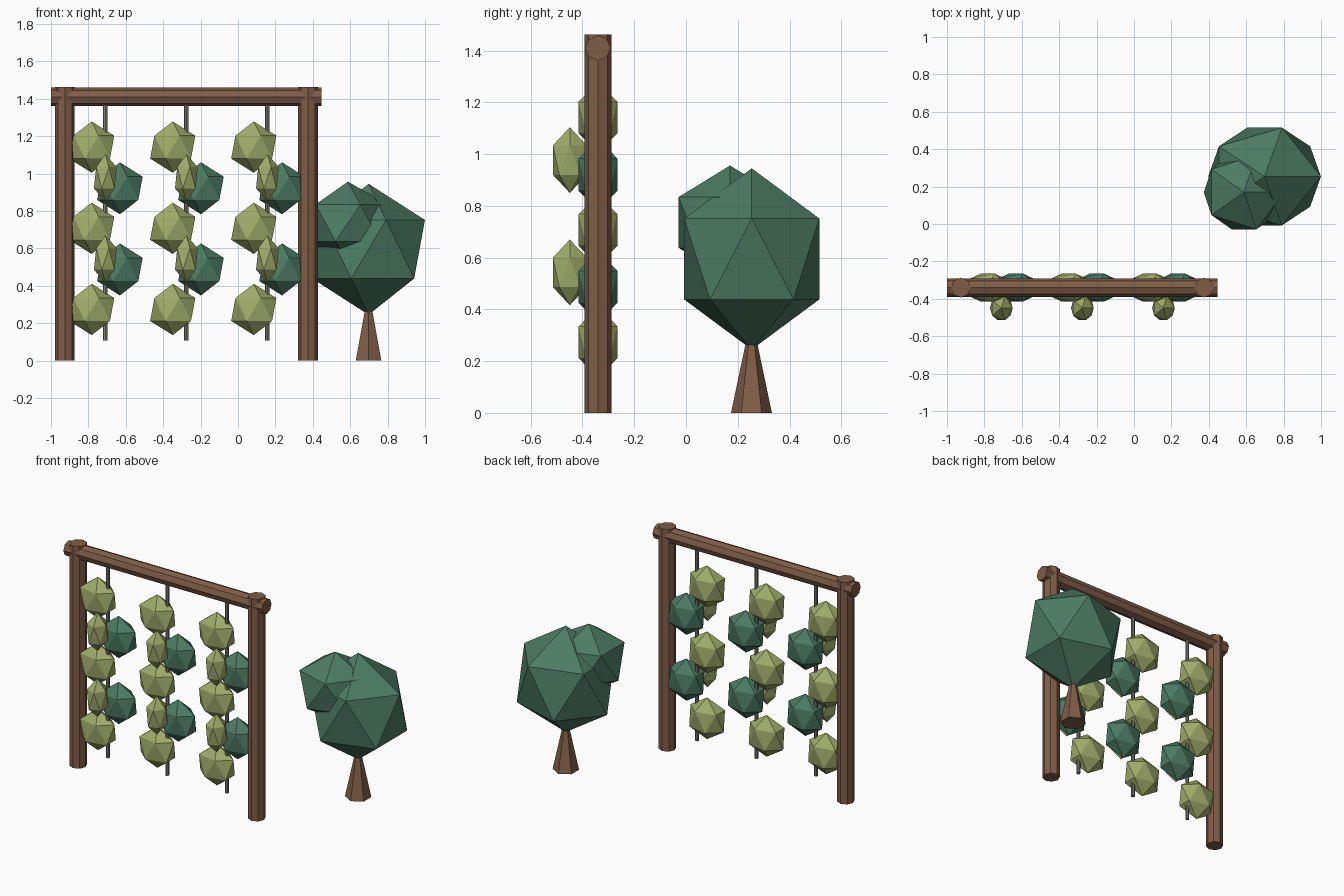
import bpy
import math

if "Cube" in bpy.data.objects:
    bpy.data.objects.remove(bpy.data.objects["Cube"])


def material(name, rgb):
    """Flat colour given as sRGB 0-255, stored linear."""
    m = bpy.data.materials.new(name)
    m.diffuse_color = [((c / 255 + 0.055) / 1.055) ** 2.4 for c in rgb] + [1]
    m.use_nodes = True
    m.node_tree.nodes["Principled BSDF"].inputs["Base Color"].default_value = m.diffuse_color
    return m


WOOD = material("brown wood", (128, 93, 71))
METAL = material("grey metal", (134, 133, 126))
LIGHT = material("light leaf green", (160, 172, 106))
DARK = material("dark leaf green", (76, 123, 99))


def finish(name, mat):
    ob = bpy.context.object
    ob.name = ob.data.name = name
    ob.data.materials.append(mat)
    return ob


def rod(name, mat, center, length, radius, sides=8, rot=(0, 0, 0)):
    bpy.ops.mesh.primitive_cylinder_add(vertices=sides, radius=radius, depth=length,
                                        location=center, rotation=rot)
    return finish(name, mat)


def clump(name, mat, center, scale):
    """Faceted foliage blob: a stretched icosahedron."""
    bpy.ops.mesh.primitive_ico_sphere_add(subdivisions=1, radius=1, location=center)
    ob = finish(name, mat)
    ob.scale = scale
    return ob


# Wooden frame: two posts and a crossbeam
FRAME_X, FRAME_Y, SPAN = -0.276, -0.34, 1.30
for side, label in ((-1, "left"), (1, "right")):
    rod(f"{label}_post", WOOD, (FRAME_X + side * SPAN / 2, FRAME_Y, 0.731), 1.462, 0.053)
rod("crossbeam", WOOD, (FRAME_X, FRAME_Y, 1.41), 1.447, 0.049, rot=(0, math.pi / 2, 0))

# Hanging rods, each with alternating leaf clumps
for i in range(3):
    x = FRAME_X + (i - 1) * SPAN / 3
    rod(f"hanging_rod_{i}", METAL, (x, FRAME_Y, 0.755), 1.295, 0.012)
    for k in range(3):
        clump(f"light_leaf_{i}_{k}", LIGHT, (x - 0.073, FRAME_Y, 0.273 + 0.434 * k),
              (0.135, 0.088, 0.137))
    for k in range(2):
        z = 0.487 + 0.434 * k
        clump(f"dark_leaf_{i}_{k}", DARK, (x + 0.078, FRAME_Y, z), (0.136, 0.088, 0.139))
        clump(f"front_leaf_{i}_{k}", LIGHT, (x, -0.449, z + 0.056), (0.068, 0.077, 0.127))

# Small tree: tapered trunk with two overlapping crowns
bpy.ops.mesh.primitive_cone_add(vertices=6, radius1=0.079, radius2=0.018, depth=0.29,
                                location=(0.698, 0.253, 0.145))
finish("tree_trunk", WOOD)
clump("tree_crown_large", DARK, (0.698, 0.254, 0.595), (0.337, 0.307, 0.35))
clump("tree_crown_small", DARK, (0.588, 0.17, 0.736), (0.24, 0.233, 0.22))
